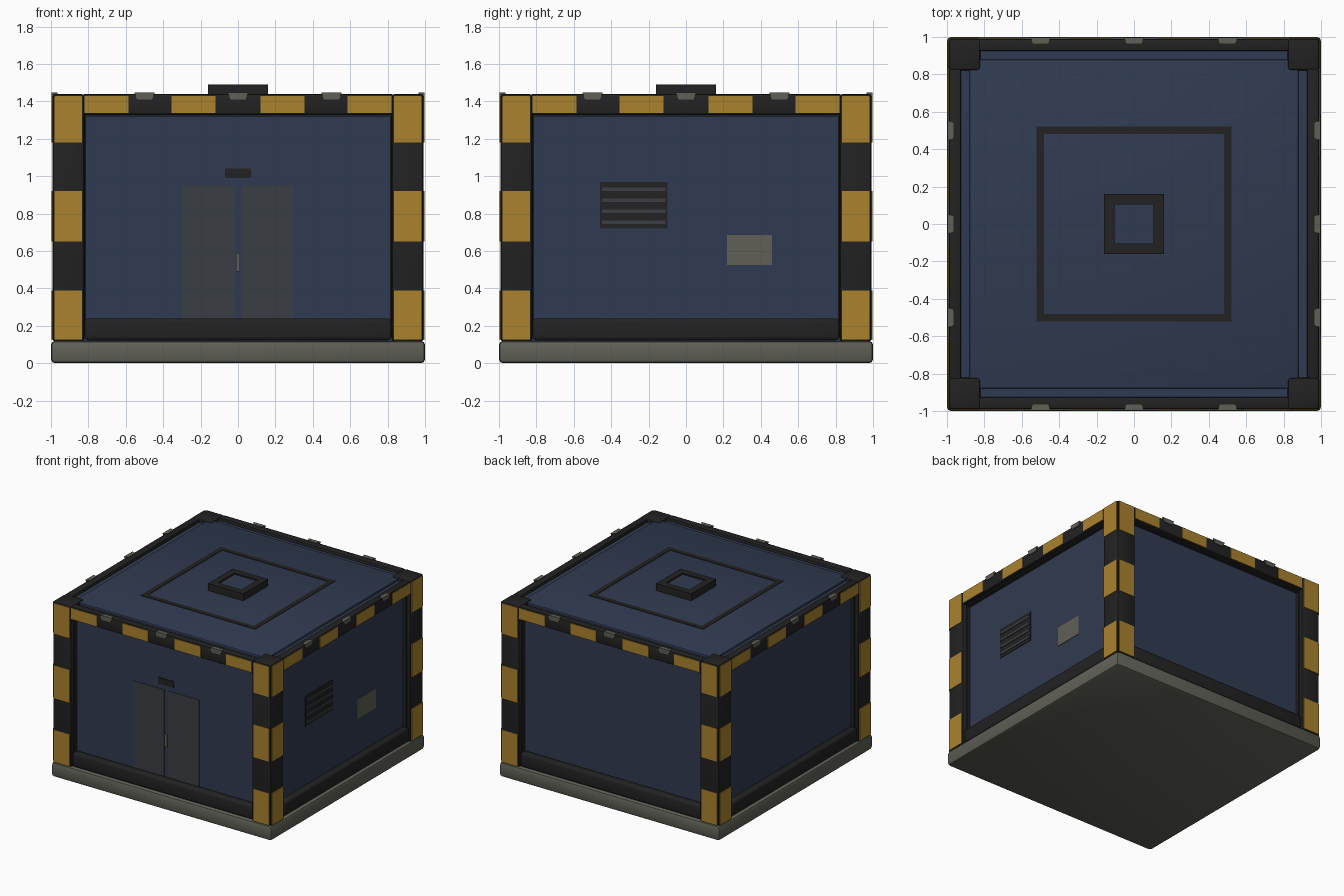
import bpy, bmesh, math
from mathutils import Matrix

old = bpy.data.objects.get("Cube")
if old:
    bpy.data.objects.remove(old, do_unlink=True)


def material(name, r, g, b):
    m = bpy.data.materials.new(name)
    m.use_nodes = True
    m.diffuse_color = (r, g, b, 1)
    bsdf = next(n for n in m.node_tree.nodes if n.type == 'BSDF_PRINCIPLED')
    bsdf.inputs["Base Color"].default_value = (r, g, b, 1)
    bsdf.inputs["Roughness"].default_value = 0.7
    return m


BLUE = material("navy_blue", 0.030, 0.043, 0.082)
BLACK = material("charcoal_black", 0.016, 0.016, 0.016)
YELLOW = material("hazard_yellow", 0.40, 0.225, 0.027)
GREY = material("concrete_grey", 0.117, 0.117, 0.096)
DOOR = material("door_grey", 0.042, 0.047, 0.054)


def part(name, boxes, mat, bevel=0, turn=0, segments=2):
    """Join boxes (x0, x1, y0, y1, z0, z1) into one object, turned about z in quarter turns."""
    bm = bmesh.new()
    for x0, x1, y0, y1, z0, z1 in boxes:
        geo = bmesh.ops.create_cube(bm, size=1)
        for v in geo["verts"]:
            v.co = ((x0 + x1) / 2 + v.co.x * (x1 - x0),
                    (y0 + y1) / 2 + v.co.y * (y1 - y0),
                    (z0 + z1) / 2 + v.co.z * (z1 - z0))
    if bevel:
        bmesh.ops.bevel(bm, geom=bm.edges[:], offset=bevel, segments=segments,
                        profile=0.5, affect='EDGES')
    return finish(name, bm, mat, turn, bevel > 0)


def finish(name, bm, mat, turn=0, smooth=False):
    bm.transform(Matrix.Rotation(turn * math.pi / 2, 4, 'Z'))
    mesh = bpy.data.meshes.new(name)
    bm.to_mesh(mesh)
    bm.free()
    mesh.materials.append(mat)
    ob = bpy.data.objects.new(name, mesh)
    bpy.context.collection.objects.link(ob)
    if smooth:
        bpy.ops.object.select_all(action='DESELECT')
        ob.select_set(True)
        bpy.context.view_layer.objects.active = ob
        bpy.ops.object.shade_smooth_by_angle(angle=math.radians(35))
    return ob


def ring(outer, inner, z0, z1):
    """Four bars that form a square frame."""
    return [(-outer, outer, -outer, -inner, z0, z1), (-outer, outer, inner, outer, z0, z1),
            (-outer, -inner, -inner, inner, z0, z1), (inner, outer, -inner, inner, z0, z1)]


def plate(x0, x1, z0, z1, depth=0.004, face=0.93):
    """Thin plate lying on the front wall."""
    return (x0, x1, -face - depth, -face + 0.002, z0, z1)


# Foundation, walls and roof
part("foundation", [(-1, 1, -1, 1, 0, 0.12)], GREY, 0.022)
part("wall_block", [(-0.93, 0.93, -0.93, 0.93, 0.11, 1.415)], BLUE)
part("roof_panel", [(-0.88, 0.88, -0.88, 0.88, 1.40, 1.432)], BLUE, 0.01)
part("roof_outline", ring(0.52, 0.48, 1.43, 1.436), BLACK)

# Roof hatch
part("hatch_frame", ring(0.16, 0.105, 1.43, 1.49), BLACK)
part("hatch_panel", [(-0.11, 0.11, -0.11, 0.11, 1.43, 1.478)], BLUE)

# Stripe heights on the posts and stripe positions on the beams
post_stripes = [(0.125, 0.39), (0.65, 0.92), (1.18, 1.43)]
beam_stripes = [(-0.82, -0.585), (-0.355, -0.12), (0.12, 0.355), (0.585, 0.82)]


def lamp(name, x, turn):
    """Wedge clipped over the beam edge, tapering downward and inward."""
    bm = bmesh.new()
    bmesh.ops.create_cube(bm, size=1)
    for v in bm.verts:
        corner = v.co.y < 0 and v.co.z > 0
        half = 0.055 if corner else 0.04
        v.co = (x + math.copysign(half, v.co.x),
                -0.998 if v.co.y < 0 else -0.965,
                1.447 if v.co.z > 0 else 1.41)
    finish(name, bm, GREY, turn)


for turn, side in enumerate(("front", "left", "back", "right")):
    part(side + "_corner_post", [(0.82, 0.993, -0.993, -0.82, 0.115, 1.44)], BLACK, 0.018, turn)
    part(side + "_top_beam", [(-0.83, 0.83, -0.99, -0.925, 1.33, 1.44)], BLACK, 0.012, turn)
    part(side + "_bottom_beam", [(-0.82, 0.82, -0.985, -0.92, 0.122, 0.24)], BLACK, 0.02, turn, 3)
    # Dark lining around the recessed wall
    part(side + "_wall_lining", [plate(-0.83, 0.83, 1.32, 1.34, 0.03),
                                 plate(-0.83, -0.812, 0.2, 1.33, 0.03),
                                 plate(0.812, 0.83, 0.2, 1.33, 0.03)], BLACK, 0, turn)
    # Hazard stripes
    stripes = [plate(s - 0.074, s + 0.074, z0, z1, 0.004, 0.993)
               for s in (-0.907, 0.907) for z0, z1 in post_stripes]
    stripes += [plate(x0, x1, 1.338, 1.43, 0.004, 0.99) for x0, x1 in beam_stripes]
    part(side + "_hazard_stripes", stripes, YELLOW, 0, turn)
    for i in (-1, 0, 1):
        lamp(f"{side}_edge_lamp_{i + 2}", i * 0.5, turn)

# Double door on the front
part("door_leaves", [plate(-0.30, -0.018, 0.235, 0.95), plate(0.018, 0.30, 0.235, 0.95)], DOOR)
part("door_handle", [plate(-0.011, 0.011, 0.49, 0.59, 0.009)], GREY)
part("door_header", [plate(-0.07, 0.07, 0.99, 1.04, 0.008)], BLACK)

# Vent and service panel on the +x wall
part("vent_back", [plate(-0.46, -0.10, 0.72, 0.97)], BLACK, 0, 1)
part("vent_slats", [plate(-0.45, -0.11, 0.745 + i * 0.059, 0.763 + i * 0.059, 0.008)
                    for i in range(4)], DOOR, 0, 1)
part("service_panel", [plate(0.22, 0.46, 0.525, 0.685)], GREY, 0, 1)
